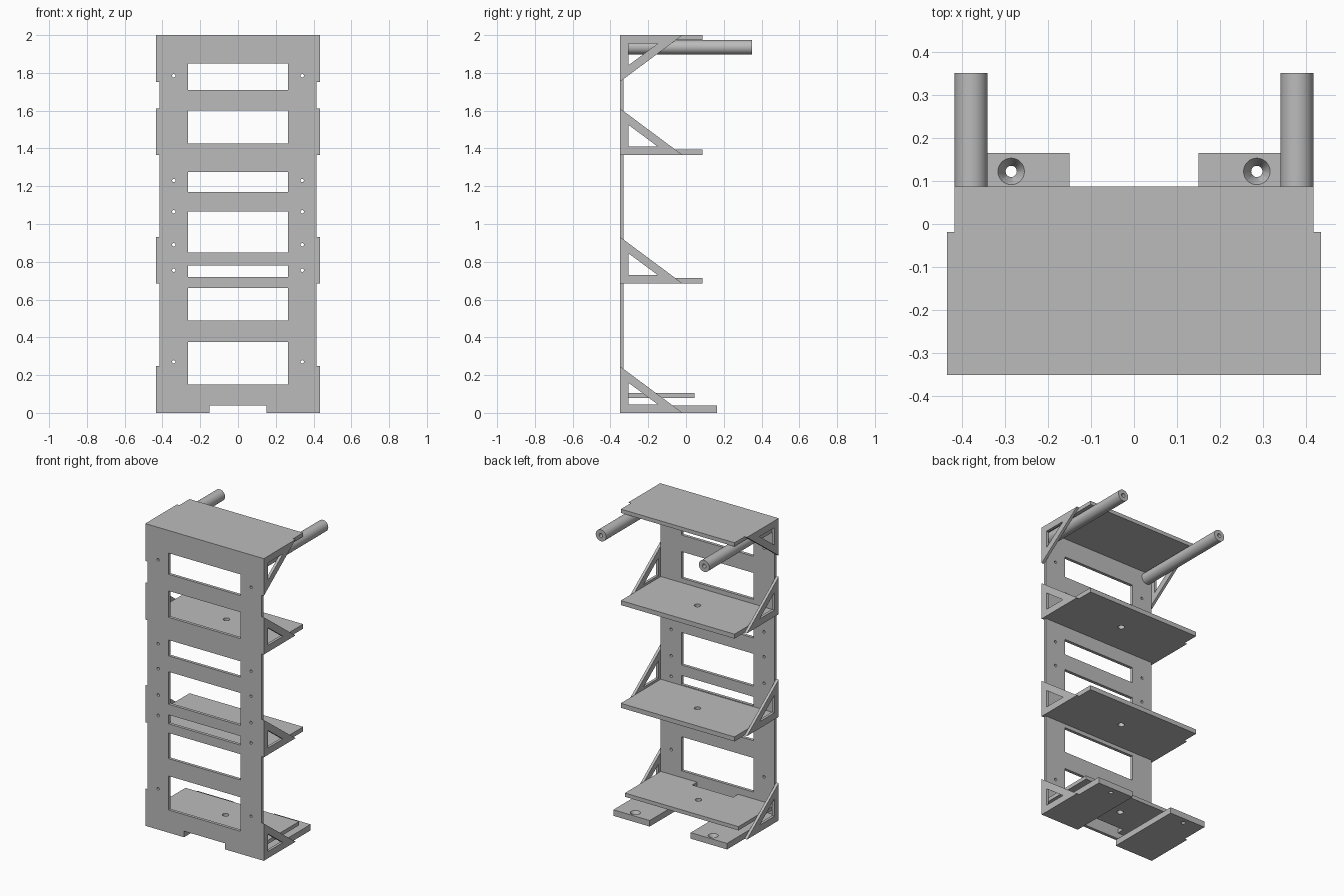
import bpy
from math import pi, sin, cos

cube = bpy.data.objects.get("Cube")
if cube:
    bpy.data.objects.remove(cube, do_unlink=True)

grey = bpy.data.materials.new("plain_grey")
grey.use_nodes = True
grey.diffuse_color = (0.5, 0.5, 0.5, 1)
grey.node_tree.nodes["Principled BSDF"].inputs["Base Color"].default_value = (0.5, 0.5, 0.5, 1)

FLAT, UPRIGHT, SIDE = (0, 0, 0), (pi / 2, 0, 0), (pi / 2, 0, pi / 2)
HALF = 0.416              # half width of the panel and shelves
FRONT, INNER = -0.35, -0.33  # outer and inner faces of the front panel


def rect(x0, x1, y0, y1):
    return [(x0, y0), (x1, y0), (x1, y1), (x0, y1)]


def circle(x, y, r, n=24):
    return [(x + r * cos(2 * pi * i / n), y + r * sin(2 * pi * i / n)) for i in range(n)]


def select(ob):
    bpy.ops.object.select_all(action='DESELECT')
    ob.select_set(True)
    bpy.context.view_layer.objects.active = ob


def panel(name, loops, thickness, centre, rotation):
    """Extrude an outline (first loop) with holes (other loops)."""
    curve = bpy.data.curves.new(name, 'CURVE')
    curve.dimensions = '2D'
    curve.fill_mode = 'BOTH'
    curve.extrude = thickness / 2
    for loop in loops:
        spline = curve.splines.new('POLY')
        spline.points.add(len(loop) - 1)
        for point, (x, y) in zip(spline.points, loop):
            point.co = (x, y, 0, 1)
        spline.use_cyclic_u = True
    ob = bpy.data.objects.new(name, curve)
    bpy.context.collection.objects.link(ob)
    ob.location, ob.rotation_euler = centre, rotation
    select(ob)
    bpy.ops.object.convert(target='MESH')
    ob = bpy.context.object
    bpy.ops.object.transform_apply(location=True, rotation=True, scale=True)
    ob.data.materials.clear()
    ob.data.materials.append(grey)
    bpy.ops.object.shade_smooth_by_angle(angle=0.6)
    return ob


# Front panel with windows, screw holes and a notch at the bottom
outline = [(-HALF, 0), (-0.15, 0), (-0.15, 0.04), (0.15, 0.04),
           (0.15, 0), (HALF, 0), (HALF, 2), (-HALF, 2)]
windows = [(0.15, 0.375), (0.49, 0.66), (0.72, 0.78), (0.85, 1.065),
           (1.17, 1.275), (1.425, 1.6), (1.71, 1.85)]
loops = [outline] + [rect(-0.265, 0.265, a, b) for a, b in windows]
for z in (0.27, 0.755, 0.89, 1.065, 1.23, 1.785):
    loops += [circle(s * 0.34, z, 0.009, 12) for s in (-1, 1)]
panel("front_panel", loops, INNER - FRONT, (0, (FRONT + INNER) / 2, 0), UPRIGHT)

# Shelves
hole = circle(0, -0.12, 0.02)
panel("top_shelf", [rect(-HALF, HALF, INNER, 0.087)], 0.025, (0, 0, 1.9875), FLAT)
for name, z in (("upper_shelf", 1.365), ("middle_shelf", 0.685)):
    panel(name, [rect(-HALF, HALF, INNER, 0.087), hole], 0.03, (0, 0, z + 0.015), FLAT)
outline = [(-HALF, INNER), (-0.15, INNER), (-0.15, -0.28), (0.15, -0.28),
           (0.15, INNER), (HALF, INNER), (HALF, 0.045), (-HALF, 0.045)]
panel("bottom_shelf", [outline, circle(0, -0.13, 0.02)], 0.025, (0, 0, 0.0925), FLAT)

for s, side in ((1, "left"), (-1, "right")):
    # Triangular side brackets; the top one hangs downwards
    for name, z, up in (("bottom", 0, 1), ("middle", 0.685, 1), ("upper", 1.365, 1), ("top", 2, -1)):
        outer = [(FRONT, z), (-0.018, z), (FRONT, z + up * 0.247)]
        low = z + up * 0.045
        inner = [(-0.305, low), (-0.15, low), (-0.305, z + up * 0.16)]
        panel(f"{side}_{name}_bracket", [outer, inner], 0.018, (s * (HALF + 0.009), 0, 0), SIDE)

    # Hollow rods under the top shelf
    panel(f"{side}_rod", [circle(s * 0.378, 1.936, 0.038, 40), circle(s * 0.378, 1.936, 0.013)],
          0.35 - INNER, (0, (0.35 + INNER) / 2, 0), UPRIGHT)

    # Feet with countersunk holes
    x0, x1 = sorted((s * 0.15, s * HALF))
    foot = panel(f"{side}_foot", [rect(x0, x1, INNER, 0.165), circle(s * 0.285, 0.122, 0.013, 32)],
                 0.04, (0, 0, 0.02), FLAT)
    bpy.ops.mesh.primitive_cone_add(vertices=32, radius1=0.012, radius2=0.032, depth=0.034,
                                    location=(s * 0.285, 0.122, 0.025))
    cutter = bpy.context.object
    cutter.data.materials.append(grey)
    select(foot)
    mod = foot.modifiers.new("countersink", 'BOOLEAN')
    mod.operation, mod.object, mod.solver = 'DIFFERENCE', cutter, 'EXACT'
    mod.use_self = True
    bpy.ops.object.modifier_apply(modifier=mod.name)
    bpy.data.objects.remove(cutter, do_unlink=True)
    bpy.ops.object.shade_smooth_by_angle(angle=0.6)
